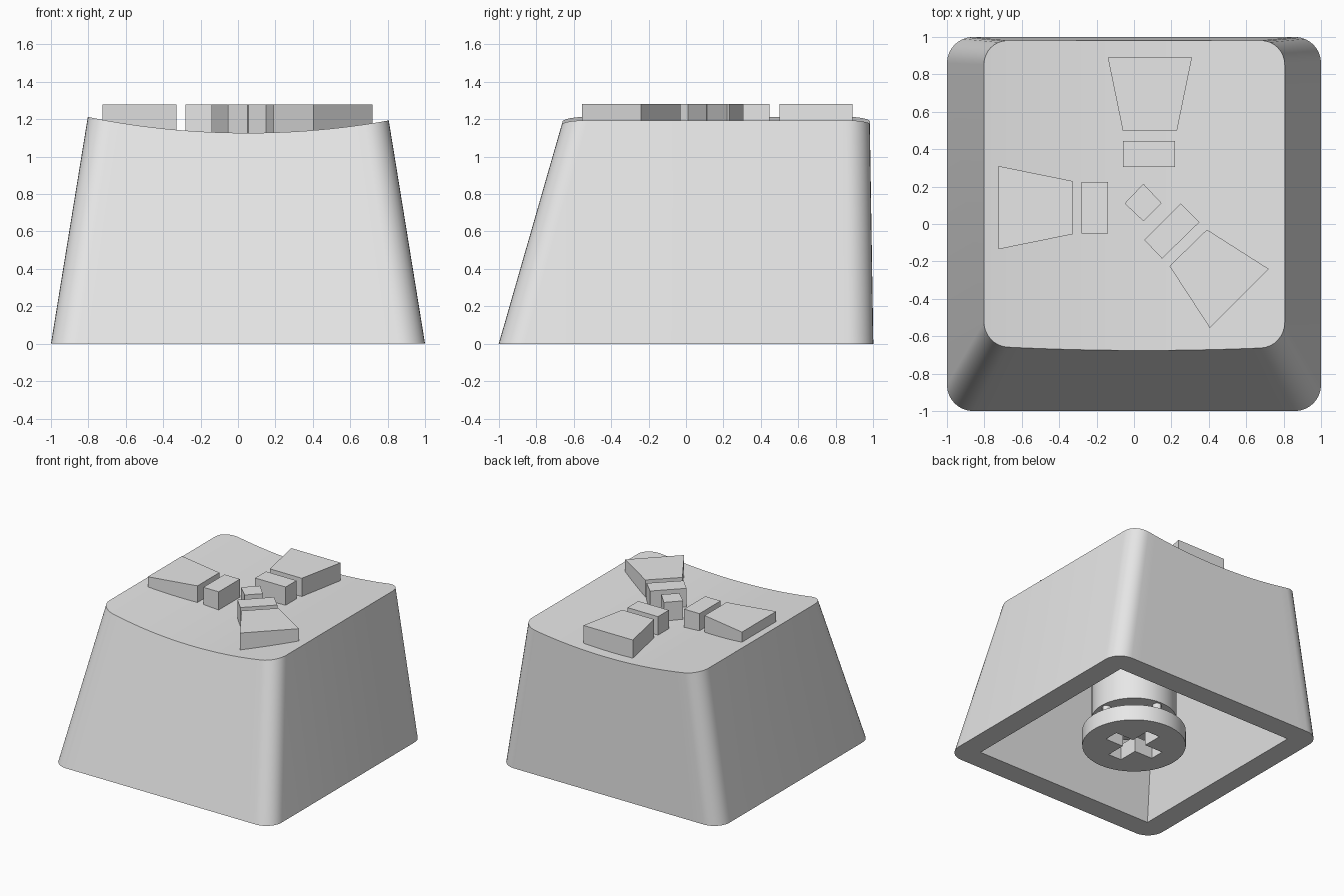
import bpy, bmesh, math
from mathutils import Matrix

if "Cube" in bpy.data.objects:
    bpy.data.objects.remove(bpy.data.objects["Cube"])

grey = bpy.data.materials.new("light grey")
grey.diffuse_color = (0.8, 0.8, 0.8, 1)
grey.use_nodes = True
grey.node_tree.nodes["Principled BSDF"].inputs["Base Color"].default_value = grey.diffuse_color


def make_object(name, bm):
    bmesh.ops.recalc_face_normals(bm, faces=bm.faces)
    mesh = bpy.data.meshes.new(name)
    bm.to_mesh(mesh)
    bm.free()
    mesh.materials.append(grey)
    ob = bpy.data.objects.new(name, mesh)
    bpy.context.collection.objects.link(ob)
    return ob


def loft(name, low, high):
    """Closed solid between two matching rings of points."""
    bm = bmesh.new()
    a = [bm.verts.new(p) for p in low]
    b = [bm.verts.new(p) for p in high]
    n = len(a)
    bm.faces.new(a)
    bm.faces.new(b)
    for i in range(n):
        j = (i + 1) % n
        bm.faces.new((a[i], a[j], b[j], b[i]))
    return make_object(name, bm)


def prism(name, outline, z0, z1):
    return loft(name, [(x, y, z0) for x, y in outline], [(x, y, z1) for x, y in outline])


def cylinder(name, radius, z0, z1, x=0, y=0, sides=48):
    turn = [2 * math.pi * i / sides for i in range(sides)]
    return prism(name, [(x + radius * math.cos(t), y + radius * math.sin(t)) for t in turn], z0, z1)


def activate(ob):
    bpy.ops.object.select_all(action='DESELECT')
    ob.select_set(True)
    bpy.context.view_layer.objects.active = ob


def cut(ob, cutter):
    mod = ob.modifiers.new("cut", 'BOOLEAN')
    mod.operation = 'DIFFERENCE'
    mod.solver = 'EXACT'
    mod.object = cutter
    activate(ob)
    bpy.ops.object.modifier_apply(modifier=mod.name)


def smooth(ob):
    activate(ob)
    bpy.ops.object.shade_smooth_by_angle(angle=math.radians(30))


# Keycap body: rounded square lofted up to a dished top
def half_outline(hx, hy, r, arc=8, straight=20):
    """Back half of a rounded rectangle, from left to right."""
    left = [(-hx + r - r * math.cos(t), hy - r + r * math.sin(t))
            for t in (math.pi / 2 * i / arc for i in range(arc + 1))]
    w = hx - r
    middle = [(-w + 2 * w * i / straight, hy) for i in range(1, straight)]
    return left + middle + [(-x, y) for x, y in reversed(left)]


def dish(x):
    return 1.127 + 0.117 * (x - 0.05) ** 2


TOP, TOP_Y = 1.2, 0.163
bottom_half = half_outline(1, 1, 0.14)
top_half = half_outline(0.805, 0.818, 0.13)


def body_row(side):
    low, high = [], []
    for (xb, yb), (xt, yt) in zip(bottom_half, top_half):
        yb, yt = side * yb, side * yt + TOP_Y
        t = dish(xt) / TOP
        low.append((xb, yb, 0))
        high.append((xb + t * (xt - xb), yb + t * (yt - yb), t * TOP))
    return low, high


bm = bmesh.new()
back_low, back_high = [[bm.verts.new(p) for p in row] for row in body_row(1)]
front_low, front_high = [[bm.verts.new(p) for p in row] for row in body_row(-1)]
for i in range(len(back_low) - 1):
    for p, q in ((back_low, back_high), (front_low, front_high),
                 (back_low, front_low), (back_high, front_high)):
        bm.faces.new((p[i], p[i + 1], q[i + 1], q[i]))
for e in (0, -1):
    bm.faces.new((back_low[e], front_low[e], front_high[e], back_high[e]))
body = make_object("keycap_body", bm)

# Hollow underside with tapering walls
corners = ((-1, -1), (1, -1), (1, 1), (-1, 1))
cavity = loft("cavity_cutter",
              [(0.82 * x, 0.82 * y, -0.001) for x, y in corners],
              [(0.65 * x, 0.67 * y + 0.13, 1.0) for x, y in corners])
cut(body, cavity)
smooth(body)

# Stem, collar and the cross-shaped socket
stem = cylinder("stem", 0.32, 0.23, 1.02)
collar = cylinder("stem_collar", 0.39, 0.0, 0.13)
a, w = 0.225, 0.06
cross = prism("socket_cutter",
              [(a, -w), (a, w), (w, w), (w, a), (-w, a), (-w, w),
               (-a, w), (-a, -w), (-w, -w), (-w, -a), (w, -a), (w, -w)], -0.05, 0.65)
for part in (stem, collar):
    cut(part, cross)
    smooth(part)
for cutter in (cavity, cross):
    bpy.data.objects.remove(cutter)

# Small posts joining collar and stem
for i in range(4):
    t = math.pi / 2 * i
    smooth(cylinder("collar_post", 0.035, 0.12, 0.25,
                    0.27 * math.cos(t), 0.27 * math.sin(t), 12))

# Raised blocks on the dished top
blocks = {
    "back_wedge": ((-.14, .89), (.31, .89), (.23, .5), (-.06, .5)),
    "back_bar": ((-.058, .445), (.22, .445), (.22, .305), (-.058, .305)),
    "left_wedge": ((-.725, .31), (-.33, .23), (-.33, -.055), (-.725, -.135)),
    "left_bar": ((-.28, .225), (-.14, .225), (-.14, -.05), (-.28, -.05)),
    "centre_diamond": ((.05, .215), (.147, .112), (.05, .015), (-.05, .11)),
    "diagonal_bar": ((.25, .11), (.35, .01), (.15, -.185), (.055, -.085)),
    "diagonal_wedge": ((.39, -.03), (.72, -.24), (.405, -.555), (.19, -.225)),
}
for name, outline in blocks.items():
    prism(name, outline, 1.1, 1.28)
